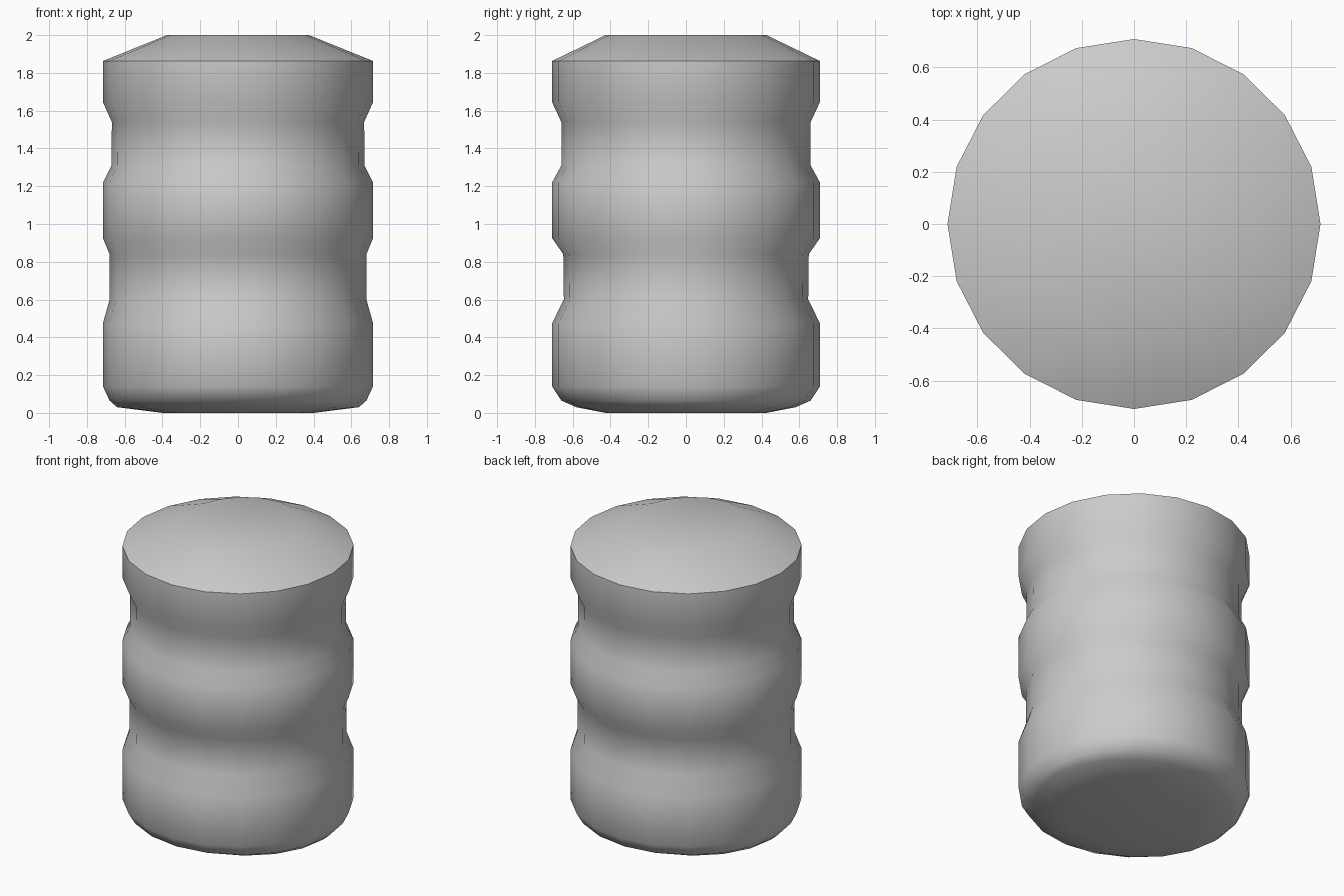
import bpy, bmesh
from math import cos, sin, tau, radians

if "Cube" in bpy.data.objects:
    bpy.data.objects.remove(bpy.data.objects["Cube"])

SIDES = 20
# Rings from bottom to top: x radius, y radius, height
RINGS = [
    (.40, .426, 0), (.64, .58, .03), (.68, .66, .065), (.715, .709, .14),
    (.715, .709, .475), (.68, .647, .60), (.68, .65, .84),      # lower groove
    (.715, .709, .925), (.715, .709, 1.22),
    (.67, .66, 1.31), (.668, .66, 1.54),                        # upper groove
    (.715, .709, 1.645), (.715, .709, 1.863), (.376, .426, 2),  # domed cap
]

# Ribbed barrel body, closed at both ends
bm = bmesh.new()
loops = [[bm.verts.new((rx * cos(tau * i / SIDES), ry * sin(tau * i / SIDES), z))
          for i in range(SIDES)] for rx, ry, z in RINGS]
for low, high in zip(loops, loops[1:]):
    for i in range(SIDES):
        j = (i + 1) % SIDES
        bm.faces.new((low[i], low[j], high[j], high[i]))
bm.faces.new(loops[0][::-1])
bm.faces.new(loops[-1])

mesh = bpy.data.meshes.new("barrel_body")
bm.to_mesh(mesh)
bm.free()
body = bpy.data.objects.new("barrel_body", mesh)
bpy.context.collection.objects.link(body)
bpy.context.view_layer.objects.active = body
body.select_set(True)

# Smooth sides with a crisp rim under the cap
bpy.ops.object.shade_smooth_by_angle(angle=radians(50))
